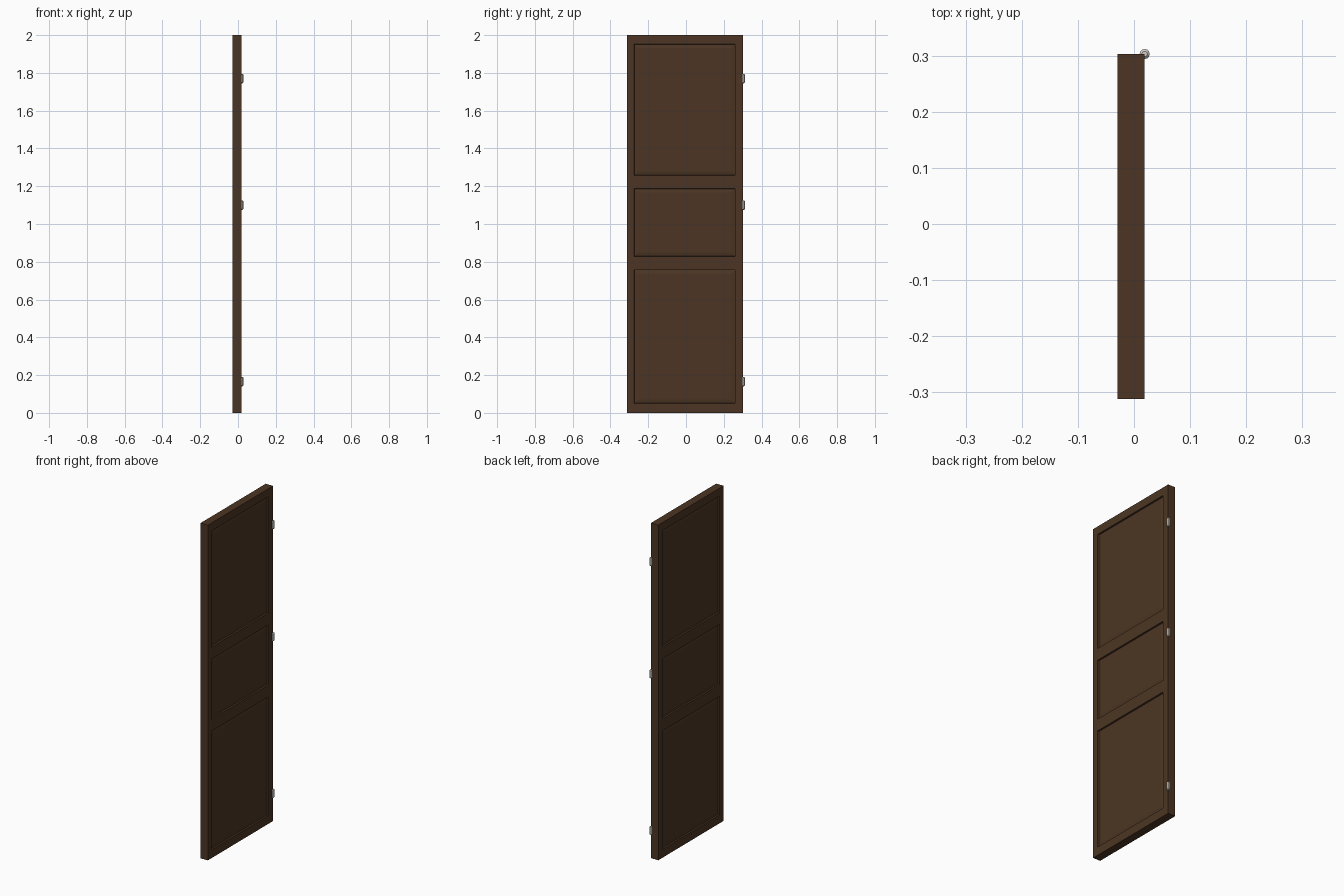
import bpy, bmesh
from mathutils import Vector

if "Cube" in bpy.data.objects:
    bpy.data.objects.remove(bpy.data.objects["Cube"])


def material(name, rgb):
    m = bpy.data.materials.new(name)
    m.diffuse_color = (*rgb, 1)
    m.use_nodes = True
    m.node_tree.nodes["Principled BSDF"].inputs["Base Color"].default_value = m.diffuse_color
    return m


wood = material("dark_brown_wood", (0.072, 0.036, 0.017))
metal = material("pale_metal", (0.65, 0.62, 0.58))

X0, X1, Y0, Y1 = -0.029, 0.019, -0.312, 0.303
PANEL_Y = (-0.275, 0.26)
PANELS_Z = [(0.05, 0.757), (0.828, 1.187), (1.258, 1.952)]


def finish(name, bm, mat):
    me = bpy.data.meshes.new(name)
    bm.to_mesh(me)
    bm.free()
    me.materials.append(mat)
    ob = bpy.data.objects.new(name, me)
    bpy.context.collection.objects.link(ob)
    return ob


# Door slab, cut into rails and stiles
bm = bmesh.new()
bmesh.ops.create_cube(bm, size=1)
for v in bm.verts:
    v.co = Vector((X1 if v.co.x > 0 else X0, Y1 if v.co.y > 0 else Y0, 2.0 if v.co.z > 0 else 0.0))
cuts = [((0, y, 0), (0, 1, 0)) for y in PANEL_Y]
cuts += [((0, 0, z), (0, 0, 1)) for pair in PANELS_Z for z in pair]
for co, no in cuts:
    bmesh.ops.bisect_plane(bm, geom=bm.verts[:] + bm.edges[:] + bm.faces[:], plane_co=co, plane_no=no)
bm.normal_update()

# Recessed panels with a gently raised field on both faces
panels = []
for f in bm.faces:
    c = f.calc_center_median()
    if abs(f.normal.x) > 0.9 and PANEL_Y[0] < c.y < PANEL_Y[1] and any(a < c.z < b for a, b in PANELS_Z):
        panels.append(f)
bmesh.ops.inset_individual(bm, faces=panels, thickness=0.002, depth=-0.009)
bmesh.ops.inset_individual(bm, faces=panels, thickness=0.028, depth=0.004)
finish("door_panel", bm, wood)

# Hinge knuckles: short pins with chamfered ends
for i, z in enumerate((0.166, 1.10, 1.77)):
    bm = bmesh.new()
    bmesh.ops.create_cone(bm, cap_ends=True, segments=12, radius1=0.009, radius2=0.009, depth=0.05)
    rims = [e for e in bm.edges if abs(e.verts[0].co.z - e.verts[1].co.z) < 1e-5]
    bmesh.ops.bevel(bm, geom=rims, offset=0.004, segments=1, affect='EDGES')
    hinge = finish(f"hinge_{i + 1}", bm, metal)
    hinge.location = (X1, Y1, z)
    bpy.context.view_layer.objects.active = hinge
    bpy.ops.object.select_all(action='DESELECT')
    hinge.select_set(True)
    bpy.ops.object.shade_smooth_by_angle()
